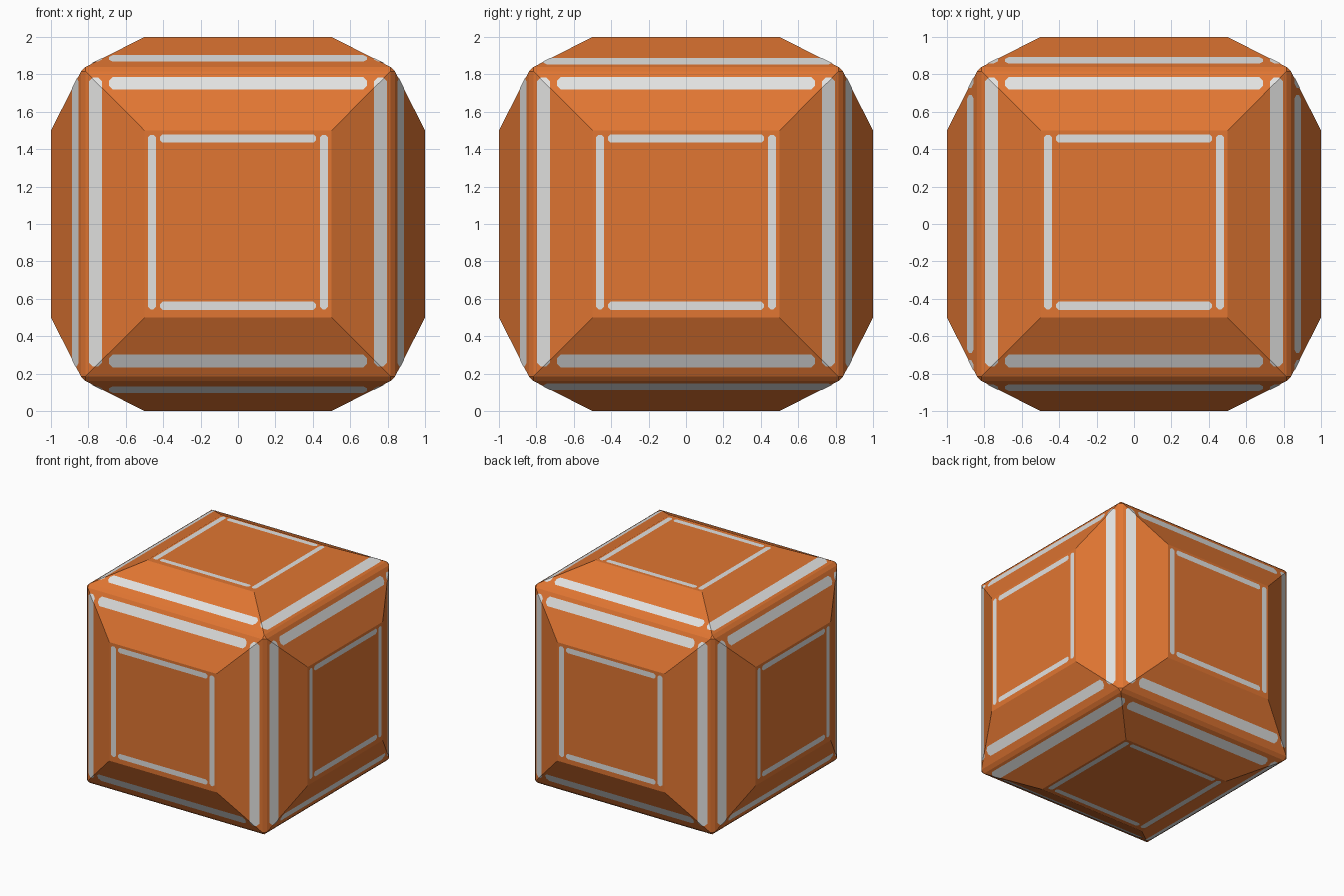
import bpy, bmesh
from itertools import product
from mathutils import Vector

if "Cube" in bpy.data.objects:
    bpy.data.objects.remove(bpy.data.objects["Cube"])

CENTRE = Vector((0, 0, 1))
FLAT = 0.5        # half size of the raised flat panel on each side
EDGE = 0.815      # half size where the sloped border meets the edge chamfer
EDGE_H = 0.84     # distance of that border from the centre
LIFT = 0.003      # how far the painted bars sit above the surface


def material(name, rgb):
    m = bpy.data.materials.new(name)
    m.diffuse_color = (*rgb, 1)
    m.use_nodes = True
    m.node_tree.nodes["Principled BSDF"].inputs["Base Color"].default_value = m.diffuse_color
    return m


def add_object(name, bm, mat):
    mesh = bpy.data.meshes.new(name)
    bm.to_mesh(mesh)
    bm.free()
    mesh.materials.append(mat)
    ob = bpy.data.objects.new(name, mesh)
    bpy.context.collection.objects.link(ob)
    return ob


orange = material("orange", (0.75, 0.18, 0.032))
white = material("off_white", (0.76, 0.76, 0.75))

# Cube body: six raised panels with sloped borders and narrow edge chamfers
bm = bmesh.new()
for axis in range(3):
    for sx, sy, sz in product((-1, 1), repeat=3):
        for half, height in ((FLAT, 1.0), (EDGE, EDGE_H)):
            p = [half * sx, half * sy, half * sz]
            p[axis] = height * (sx, sy, sz)[axis]
            bm.verts.new(Vector(p) + CENTRE)
bmesh.ops.convex_hull(bm, input=bm.verts[:])
bmesh.ops.dissolve_limit(bm, angle_limit=0.01, verts=bm.verts[:], edges=bm.edges[:])
bmesh.ops.recalc_face_normals(bm, faces=bm.faces[:])
add_object("cube_body", bm, orange)


def surface_height(u, v):
    """Height of a panel side above the centre at (u, v)."""
    r = max(abs(u), abs(v))
    t = max(0.0, (r - FLAT) / (EDGE - FLAT))
    return 1.0 - t * (1.0 - EDGE_H)


def bar(bm, cu, cv, hu, hv):
    """Flat bar with clipped ends, lying in the panel plane."""
    c = min(hu, hv) * 0.6
    pts = [(hu, -hv + c), (hu, hv - c), (hu - c, hv), (-hu + c, hv),
           (-hu, hv - c), (-hu, -hv + c), (-hu + c, -hv), (hu - c, -hv)]
    bm.faces.new([bm.verts.new((cu + u, cv + v, 0)) for u, v in pts])


# Painted bars: a thin frame on the flat panel and a wider one on the slopes
SIDES = {
    "front": ((0, -1, 0), (0, 0, 1)), "back": ((0, 1, 0), (0, 0, 1)),
    "left": ((-1, 0, 0), (0, 0, 1)), "right": ((1, 0, 0), (0, 0, 1)),
    "top": ((0, 0, 1), (0, 1, 0)), "bottom": ((0, 0, -1), (0, 1, 0)),
}
SHIFT = 0.01      # the bars sit slightly above the panel centre
for name, (n, up) in SIDES.items():
    n, up = Vector(n), Vector(up)
    right = up.cross(n)
    bm = bmesh.new()
    for s in (-1, 1):
        bar(bm, 0, s * 0.447 + SHIFT, 0.417, 0.022)     # inner horizontal
        bar(bm, s * 0.46, SHIFT, 0.022, 0.466)          # inner vertical
        bar(bm, 0, s * 0.742 + SHIFT, 0.69, 0.034)      # outer horizontal
        bar(bm, s * 0.762, SHIFT, 0.035, 0.773)         # outer vertical
    # fold the bars over the mitre lines of the slopes
    for d in (-1, 1):
        bmesh.ops.bisect_plane(bm, geom=bm.verts[:] + bm.edges[:] + bm.faces[:],
                               plane_co=(0, 0, 0), plane_no=(1, d, 0))
    for vert in bm.verts:
        u, v, _ = vert.co
        vert.co = CENTRE + right * u + up * v + n * (surface_height(u, v) + LIFT)
    bm.normal_update()
    add_object(name + "_bars", bm, white)
